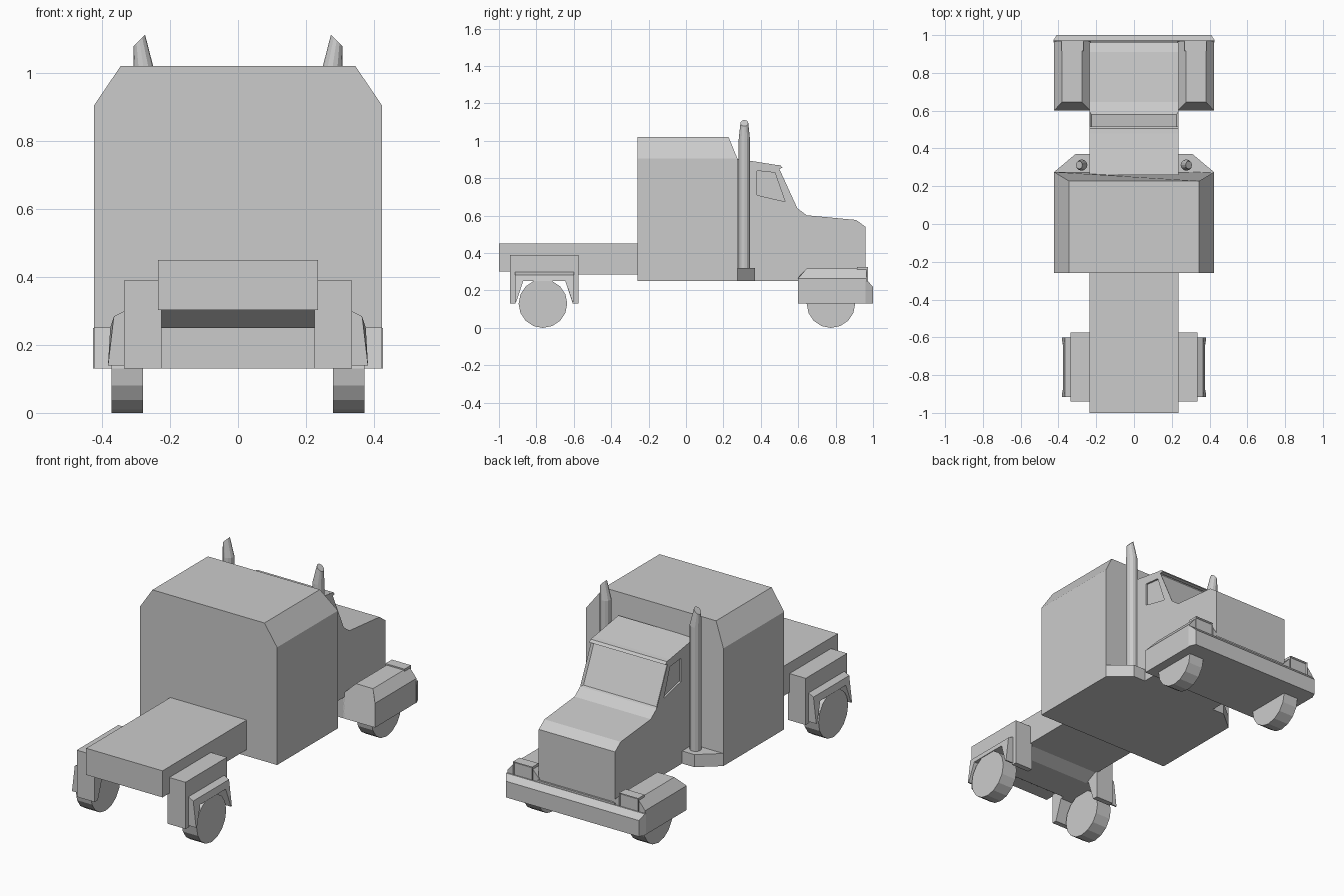
import bpy, bmesh, math
from mathutils import Vector

if "Cube" in bpy.data.objects:
    bpy.data.objects.remove(bpy.data.objects["Cube"])


def finish(name, bm):
    bmesh.ops.recalc_face_normals(bm, faces=bm.faces)
    me = bpy.data.meshes.new(name)
    bm.to_mesh(me)
    bm.free()
    ob = bpy.data.objects.new(name, me)
    bpy.context.collection.objects.link(ob)
    return ob


def loft(bm, rings):
    """Skin equal-length rings of points and cap both ends."""
    rows = [[bm.verts.new(p) for p in r] for r in rings]
    n = len(rows[0])
    for a, b in zip(rows, rows[1:]):
        for i in range(n):
            bm.faces.new((a[i], a[(i + 1) % n], b[(i + 1) % n], b[i]))
    bm.faces.new(rows[0])
    bm.faces.new(rows[-1])
    return rows


def prism(name, pts, axis, a, b, inset=None, adjust=None):
    """Extrude a 2D profile along x (y,z), y (x,z) or z (x,y).
    inset = (direction, point, thickness, depth) recesses one face."""
    def place(p, t):
        q = list(p)
        q.insert("xyz".index(axis), t)
        return adjust(*q) if adjust else q
    bm = bmesh.new()
    loft(bm, [[place(p, t) for p in pts] for t in (a, b)])
    bmesh.ops.recalc_face_normals(bm, faces=bm.faces)
    if inset:
        d, c, thick, depth = inset
        d, c = Vector(d).normalized(), Vector(c)
        f = min((f for f in bm.faces if f.normal.dot(d) > 0.8),
                key=lambda f: (f.calc_center_median() - c).length)
        bmesh.ops.inset_region(bm, faces=[f], thickness=thick)
        bmesh.ops.translate(bm, verts=f.verts, vec=f.normal * depth)
    return finish(name, bm)


def rect(a0, b0, a1, b1):
    return [(a0, b0), (a1, b0), (a1, b1), (a0, b1)]


# Sleeper box with chamfered roof sides and sloped front brow
def brow(x, y, z):
    return (x, y - 0.047 if z > 1 and y > 0 else y, z)

prism("sleeper", [(-.423, .25), (.423, .25), (.423, .905), (.345, 1.02),
                  (-.345, 1.02), (-.423, .905)], "y", -.26, .275, adjust=brow)

# Cab and hood with recessed windshield
cab = prism("cab_and_hood",
            [(.26, .25), (.26, .907), (.49, .87), (.595, .64), (.645, .602),
             (.91, .577), (.96, .54), (.96, .25)], "x", -.235, .235,
            inset=((0, .9, .42), (0, .54, .75), .014, -.012))
prism("sun_visor", [(.48, .872), (.505, .869), (.516, .855), (.497, .852)],
      "x", -.235, .235)

# Recessed side windows
for s, side in ((-1, "left"), (1, "right")):
    cut = prism("window_cutter_" + side,
                [(.38, .71), (.53, .675), (.475, .83), (.38, .84)],
                "x", s * .225, s * .30)
    m = cab.modifiers.new("window", "BOOLEAN")
    m.operation, m.solver, m.object = "DIFFERENCE", "EXACT", cut
    cut.hide_render = True
    cut.hide_set(True)

# Rear bed frame with axle hump underneath
prism("rear_bed", [(-1, .45), (-1, .302), (-.92, .302), (-.85, .25), (-.66, .25),
                   (-.59, .285), (-.25, .285), (-.25, .45)], "x", -.235, .235)

# Front underbody and bumper
prism("front_underbody", rect(.60, .13, .97, .26), "x", -.24, .24)


def bumper_taper(x, y, z):
    return (x * (.96 if y > .99 else 1), y, z)

prism("bumper", [(.96, .13), (1.0, .13), (1.0, .22), (.972, .25), (.96, .25)],
      "x", -.427, .427, adjust=bumper_taper)

for s, side in ((-1, "left"), (1, "right")):
    def mir(x, y, z, s=s):
        return (x * s, y, z)

    # Front fender: chamfered top edges, sloped back
    def fender(x, y, z, s=s):
        return (x * s, y + .045 if z > .3 and y < .7 else y, z)
    prism("front_fender_" + side,
          [(.23, .13), (.424, .13), (.424, .265), (.38, .318), (.275, .318),
           (.23, .27)], "y", .60, .965, adjust=fender)

    # Headlight housing with recessed lens
    prism("headlight_" + side, rect(.268, .24, .385, .325), "y", .915, .972,
          inset=((0, 1, 0), (s * .32, .97, .28), .01, -.015), adjust=mir)

    # Step under the exhaust
    prism("exhaust_step_" + side, [(.22, .26), (.423, .26), (.423, .275),
                                   (.31, .37), (.22, .37)], "z", .25, .32, adjust=mir)

    # Exhaust stack with slanted tip
    bm = bmesh.new()
    rings = []
    for cx, z, r, tilt in ((.277, .30, .03, 0), (.277, 1.01, .03, 0),
                           (.29, 1.095, .021, -.8)):
        rings.append([(s * (cx + r * math.cos(a) * (.8 if tilt else 1)), .312 + r * math.sin(a),
                       z + tilt * r * math.cos(a))
                      for a in (i * math.tau / 12 for i in range(12))])
    loft(bm, rings)
    finish("exhaust_stack_" + side, bm)

    # Rear mudguard arch
    prism("rear_mudguard_" + side,
          [(-.94, .13), (-.94, .39), (-.575, .39), (-.575, .13), (-.605, .13),
           (-.645, .25), (-.87, .25), (-.912, .13)], "x", .225, .335, adjust=mir)

    # Flared arch trim with bevelled outer edge
    def flare(x, y, z, s=s):
        if x > .36:
            return (s * (.365 if z > .27 else .383 - (z - .13) * .06), y,
                    z - .018 if z > .27 else z)
        return (s * x, y, z)
    prism("rear_arch_trim_" + side,
          [(-.915, .14), (-.915, .302), (-.60, .302), (-.60, .14), (-.608, .14),
           (-.645, .25), (-.87, .25), (-.907, .14)], "x", .33, .38, adjust=flare)

    # Wheels
    for y, end in ((-.765, "rear"), (.775, "front")):
        pts = [(y + .13 * math.cos(i * math.tau / 16),
                .13 + .13 * math.sin(i * math.tau / 16)) for i in range(16)]
        prism(f"{end}_wheel_{side}", pts, "x", .28, .372, adjust=mir)
